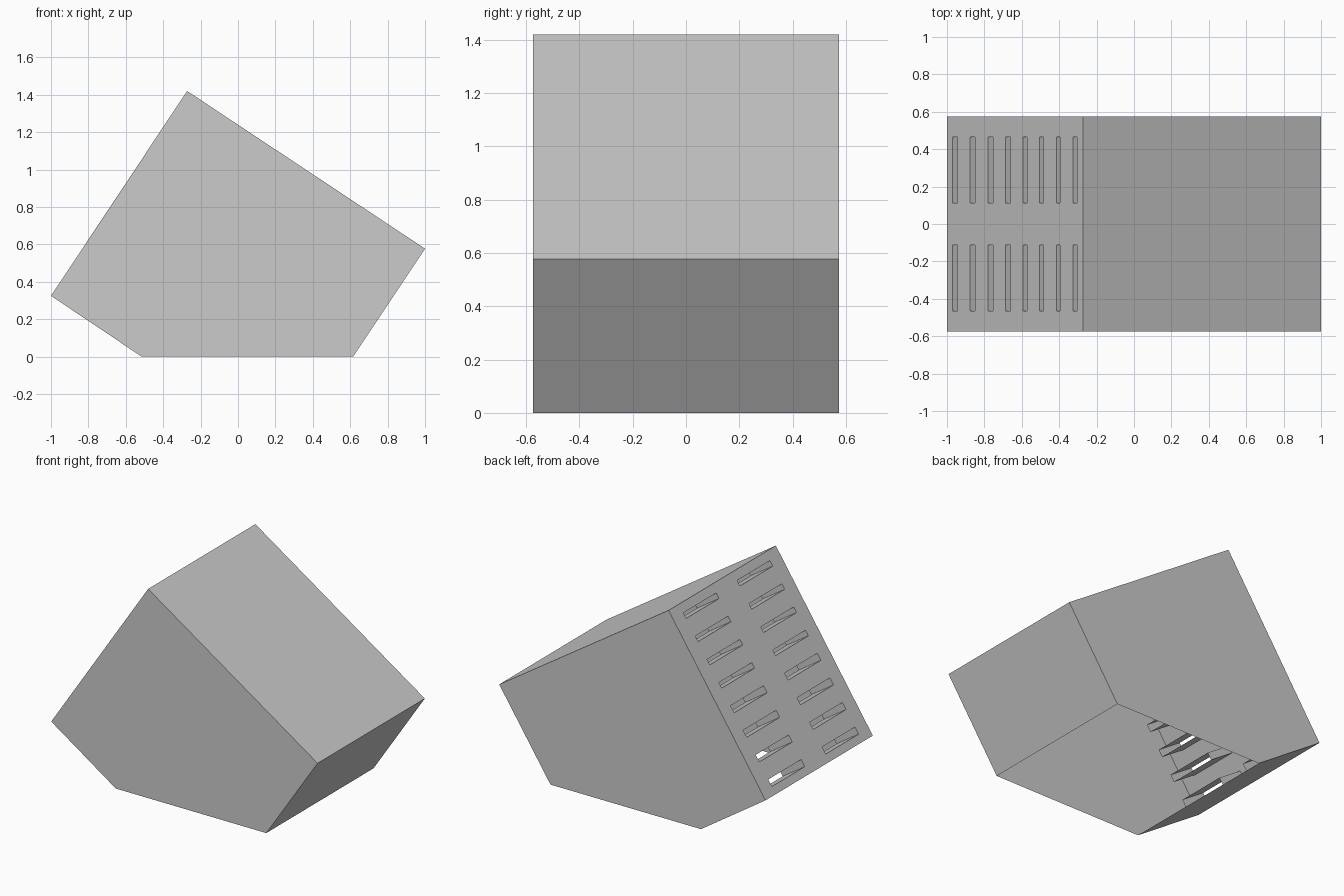
import bpy
import bmesh
from mathutils import Vector

cube = bpy.data.objects.get("Cube")
if cube:
    bpy.data.objects.remove(cube, do_unlink=True)

# One plain grey for the whole sheet-metal hood
grey = bpy.data.materials.new("light_grey")
grey.use_nodes = True
colour = (0.6, 0.6, 0.6, 1)
grey.diffuse_color = colour
grey.node_tree.nodes["Principled BSDF"].inputs["Base Color"].default_value = colour

# Side profile corners (x, z) and half depth
LOW_BACK, PEAK, NOSE = (-1, 0.325), (-0.272, 1.42), (1, 0.577)
FOOT_FRONT, FOOT_BACK = (0.615, 0), (-0.515, 0)
HALF = 0.575


def point(p, y):
    return Vector((p[0], y, p[1]))


def add_face(bm, points):
    return bm.faces.new([bm.verts.new(p) for p in points])


def finish(bm, name):
    bmesh.ops.remove_doubles(bm, verts=bm.verts, dist=0.0005)
    mesh = bpy.data.meshes.new(name)
    bm.to_mesh(mesh)
    bm.free()
    mesh.materials.append(grey)
    obj = bpy.data.objects.new(name, mesh)
    bpy.context.collection.objects.link(obj)
    return obj


# Hood shell: two sides and three sloping sheets, open underneath
profile = [LOW_BACK, PEAK, NOSE, FOOT_FRONT, FOOT_BACK]
bm = bmesh.new()
add_face(bm, [point(p, -HALF) for p in profile])
add_face(bm, [point(p, HALF) for p in reversed(profile)])
for a, b in ((PEAK, NOSE), (NOSE, FOOT_FRONT), (FOOT_BACK, LOW_BACK)):
    add_face(bm, [point(a, -HALF), point(a, HALF), point(b, HALF), point(b, -HALF)])
finish(bm, "hood_shell")

# Slot positions across the vented sheet, as spans of x and y
slots_x = [(-0.957 + 0.0943 * i, 0.0135) for i in range(4)]
slots_x += [(-0.583 + 0.089 * i, 0.0105) for i in range(4)]
slots_y = [(-0.465, -0.112), (0.112, 0.465)]
x_cuts = [LOW_BACK[0]] + [c + s * w for c, w in slots_x for s in (-1, 1)] + [PEAK[0]]
y_cuts = [-HALF] + [y for span in slots_y for y in span] + [HALF]

start, end = point(LOW_BACK, 0), point(PEAK, 0)
slope = (end - start) / (end.x - start.x)
inward = Vector((slope.z, 0, -slope.x)).normalized() * 0.2


def on_sheet(x, y):
    return start + slope * (x - start.x) + Vector((0, y, 0))


# Vented sheet with open slots, and a duct running inward from each slot
panel, ducts = bmesh.new(), bmesh.new()
for i, (x0, x1) in enumerate(zip(x_cuts, x_cuts[1:])):
    for j, (y0, y1) in enumerate(zip(y_cuts, y_cuts[1:])):
        ring = [on_sheet(x0, y0), on_sheet(x0, y1), on_sheet(x1, y1), on_sheet(x1, y0)]
        if i % 2 and j % 2:
            for a, b in zip(ring, ring[1:] + ring[:1]):
                add_face(ducts, [a, b, b + inward, a + inward])
        else:
            add_face(panel, ring[::-1])
finish(panel, "vent_panel")
finish(ducts, "vent_ducts")
